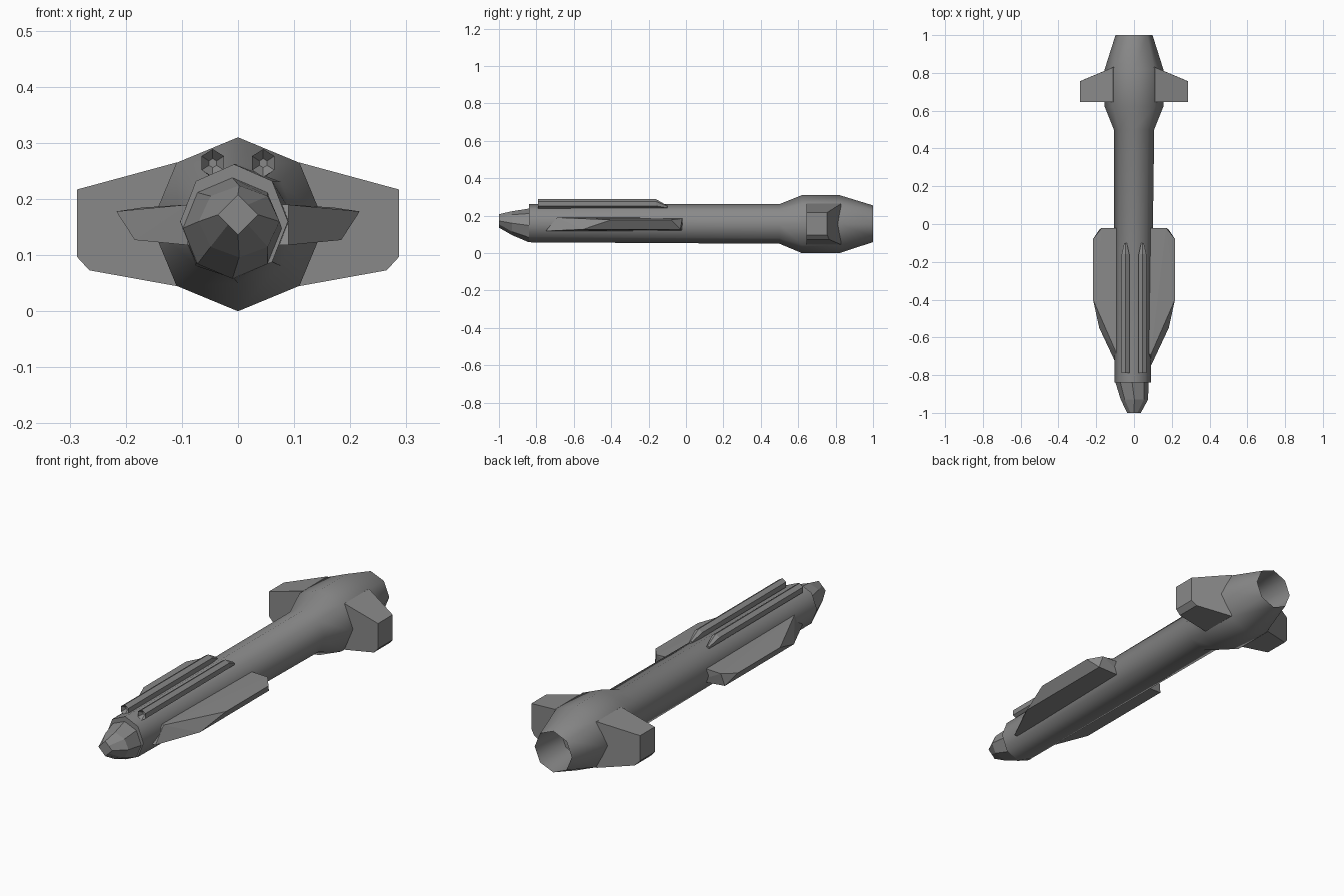
import bpy, bmesh, math
from mathutils import Vector

cube = bpy.data.objects.get("Cube")
if cube:
    bpy.data.objects.remove(cube, do_unlink=True)

# One flat hull colour
grey = bpy.data.materials.new("hull_grey")
grey.use_nodes = True
colour = (0.25, 0.25, 0.25, 1)
grey.diffuse_color = colour
grey.node_tree.nodes["Principled BSDF"].inputs["Base Color"].default_value = colour


def finish(name, bm, angle=None):
    bmesh.ops.recalc_face_normals(bm, faces=bm.faces)
    mesh = bpy.data.meshes.new(name)
    bm.to_mesh(mesh)
    bm.free()
    mesh.materials.append(grey)
    ob = bpy.data.objects.new(name, mesh)
    bpy.context.collection.objects.link(ob)
    if angle:
        bpy.ops.object.select_all(action='DESELECT')
        ob.select_set(True)
        bpy.context.view_layer.objects.active = ob
        bpy.ops.object.shade_smooth_by_angle(angle=math.radians(angle))
    return ob


def ring(y, x, z, rx, rz, n=8, diamond=False):
    # Polygon with a corner at the top; a diamond flattens the diagonal corners
    pts = []
    for i in range(n):
        a = 2 * math.pi * i / n
        s, c = math.sin(a), math.cos(a)
        k = 1 / (abs(s) + abs(c)) if diamond else 1
        pts.append(Vector((x + rx * s * k, y, z + rz * c * k)))
    return pts


def loft(name, rings, angle=None):
    bm = bmesh.new()
    loops = [[bm.verts.new(p) for p in r] for r in rings]
    for a, b in zip(loops, loops[1:]):
        n = len(a)
        for i in range(n):
            bm.faces.new((a[i], a[(i + 1) % n], b[(i + 1) % n], b[i]))
    bm.faces.new(loops[0])
    bm.faces.new(loops[-1])
    return finish(name, bm, angle)


def hull(name, points, side):
    bm = bmesh.new()
    for x, y, z in points:
        bm.verts.new((x * side, y, z))
    bmesh.ops.convex_hull(bm, input=bm.verts)
    bmesh.ops.dissolve_limit(bm, angle_limit=math.radians(2),
                             verts=bm.verts, edges=bm.edges)
    return finish(name, bm)


# Fuselage with flared engine section and hollow nozzle
loft("fuselage", [
    ring(-0.84, -0.007, 0.16, 0.096, 0.102),
    ring(0.5, 0, 0.156, 0.107, 0.106),
    ring(0.62, 0, 0.155, 0.155, 0.155),
    ring(0.82, 0, 0.155, 0.155, 0.155),
    ring(1.0, 0, 0.157, 0.098, 0.098),
    ring(0.82, 0, 0.155, 0.085, 0.085),
], 50)

# Blunt nose narrowing to a diamond tip
loft("nose", [
    ring(-0.83, -0.01, 0.148, 0.088, 0.09),
    ring(-0.84, -0.01, 0.148, 0.088, 0.09),
    ring(-0.93, 0.002, 0.16, 0.072, 0.064),
    ring(-1.0, 0, 0.172, 0.036, 0.036, diamond=True),
])

wing = [
    (0.04, -0.68, 0.19), (0.09, -0.69, 0.19), (0.217, -0.4, 0.178),
    (0.217, -0.08, 0.178), (0.17, -0.02, 0.185), (0.04, -0.02, 0.19),
    (0.04, -0.75, 0.118), (0.09, -0.75, 0.118), (0.184, -0.55, 0.127),
    (0.184, -0.03, 0.127), (0.04, -0.02, 0.118),
]
# Fin section: x, z and trailing edge y
fin_section = [(0.1, 0.05, 0.83), (0.11, 0.045, 0.83), (0.265, 0.073, 0.765),
               (0.287, 0.097, 0.755), (0.287, 0.217, 0.755),
               (0.11, 0.265, 0.83), (0.1, 0.26, 0.83)]
fin = [(x, y, z) for x, z, back in fin_section for y in (0.645, back)]

for label, side in (("left", 1), ("right", -1)):
    hull(label + "_wing", wing, side)
    hull(label + "_tail_fin", fin, side)
    # Rod along the top of the fuselage with a recessed muzzle
    x = 0.045 * side
    loft(label + "_top_rod", [
        ring(-0.77, x, 0.264, 0.008, 0.008, 6),
        ring(-0.79, x, 0.264, 0.023, 0.025, 6),
        ring(-0.16, x, 0.264, 0.023, 0.024, 6),
        ring(-0.1, x, 0.246, 0.008, 0.008, 6),
    ])
